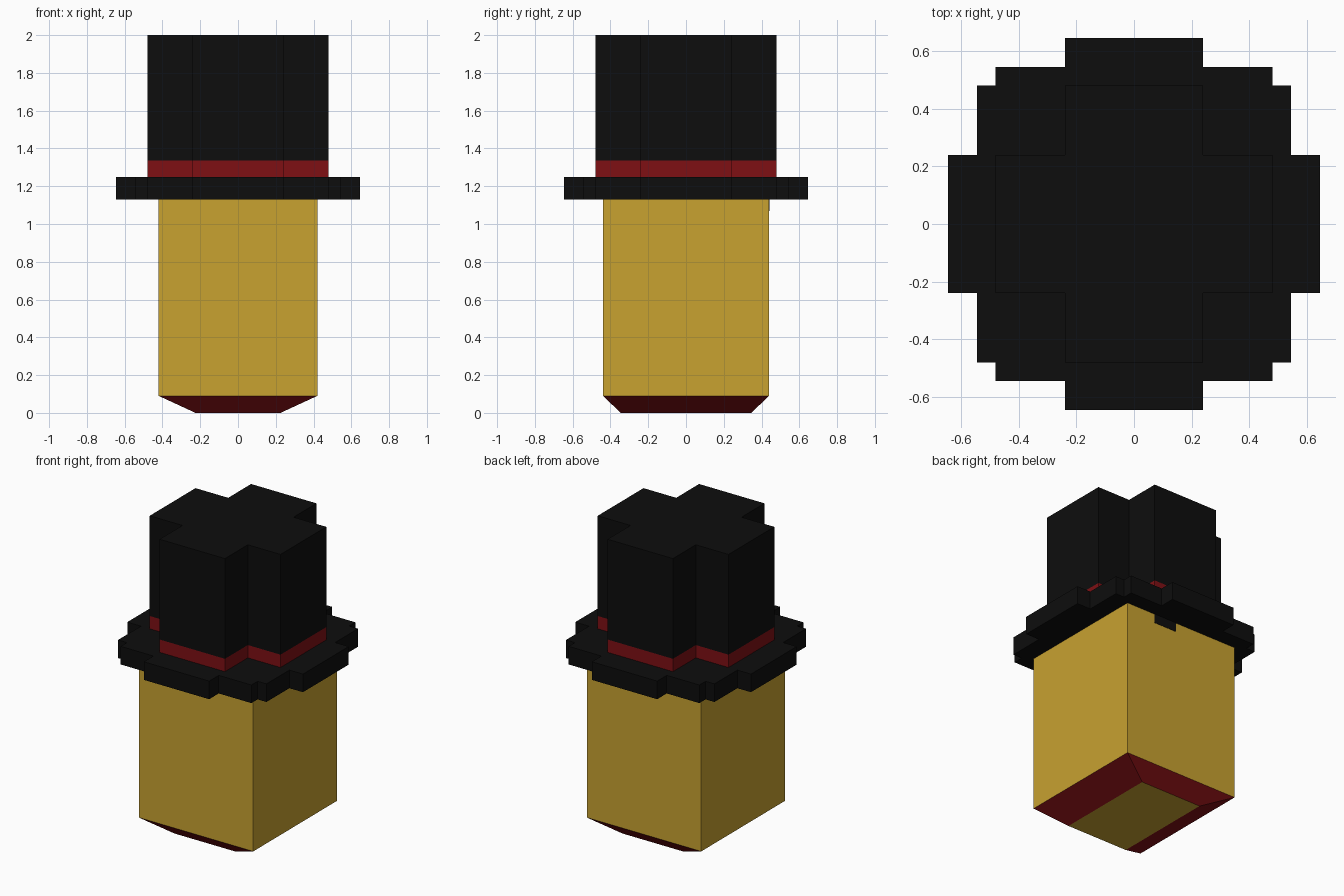
import bpy, bmesh

if "Cube" in bpy.data.objects:
    bpy.data.objects.remove(bpy.data.objects["Cube"])

def material(name, rgb):
    m = bpy.data.materials.new(name)
    m.diffuse_color = (*rgb, 1)
    m.use_nodes = True
    m.node_tree.nodes["Principled BSDF"].inputs["Base Color"].default_value = m.diffuse_color
    return m

black = material("black", (0.004, 0.004, 0.004))
red = material("red", (0.21, 0.005, 0.007))
yellow = material("yellow", (0.58, 0.36, 0.03))

def finish(name, bm, mats):
    bmesh.ops.recalc_face_normals(bm, faces=bm.faces)
    me = bpy.data.meshes.new(name)
    bm.to_mesh(me)
    bm.free()
    for m in mats:
        me.materials.append(m)
    ob = bpy.data.objects.new(name, me)
    bpy.context.collection.objects.link(ob)
    return ob

def mirrored_outline(quarter):
    """Full outline from the +x +y quarter, listed from the x side to the y side."""
    q = quarter
    return (q + [(-x, y) for x, y in reversed(q)]
            + [(-x, -y) for x, y in q] + [(x, -y) for x, y in reversed(q)])

def loft(name, rings, mats):
    """Skin a stack of (outline, z) rings and cap both ends."""
    bm = bmesh.new()
    loops = [[bm.verts.new((x, y, z)) for x, y in pts] for pts, z in rings]
    n = len(loops[0])
    for i, (a, b) in enumerate(zip(loops, loops[1:])):
        for k in range(n):
            f = bm.faces.new((a[k], a[(k + 1) % n], b[(k + 1) % n], b[k]))
            f.material_index = min(i, len(mats) - 1)
    bm.faces.new(loops[0][::-1]).material_index = len(mats) - 1
    bm.faces.new(loops[-1]).material_index = len(mats) - 1
    return finish(name, bm, mats)

def rect(x, y):
    return mirrored_outline([(x, y)])

# Body with a red tapered underside and a yellow bottom face
loft("body", [(rect(0.225, 0.345), 0), (rect(0.42, 0.44), 0.09),
              (rect(0.42, 0.44), 1.13)], [red, yellow])

# Stepped hat brim
brim = mirrored_outline([(0.645, 0.24), (0.545, 0.24), (0.545, 0.48), (0.48, 0.48),
                         (0.48, 0.545), (0.24, 0.545), (0.24, 0.645)])
loft("hat_brim", [(brim, 1.13), (brim, 1.25)], [black])

# Plus-shaped band and crown
plus = mirrored_outline([(0.48, 0.24), (0.24, 0.24), (0.24, 0.48)])
loft("hat_band", [(plus, 1.25), (plus, 1.335)], [red])
loft("hat_crown", [(plus, 1.335), (plus, 2.0)], [black])

# Small dark patch below the brim, nearly flush with the back
patch = [(0.04, 0.43), (0.21, 0.43), (0.21, 0.442), (0.04, 0.442)]
loft("back_patch", [(patch, 1.07), (patch, 1.13)], [black])
